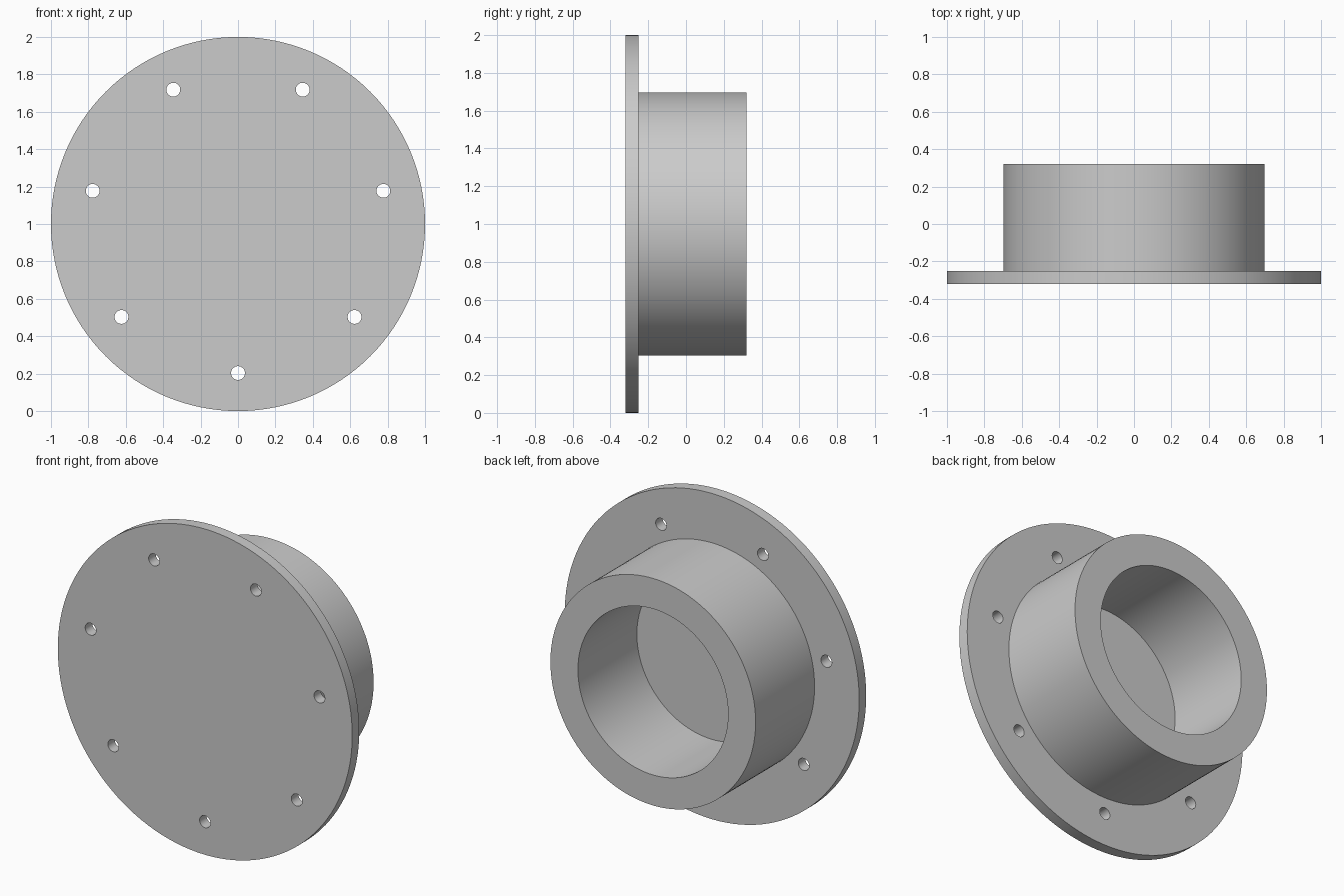
import bpy, bmesh, math
from mathutils import Matrix, Vector

cube = bpy.data.objects.get("Cube")
if cube:
    bpy.data.objects.remove(cube, do_unlink=True)

SEGMENTS = 128
FRONT, FLANGE_BACK, BACK = -0.32, -0.252, 0.32
FLANGE_R, BARREL_R, BORE_R = 1.0, 0.697, 0.51
HOLES, HOLE_CIRCLE_R, HOLE_R = 7, 0.797, 0.037
CENTRE = Vector((0, 0, 1))

grey = bpy.data.materials.new("plain grey")
grey.use_nodes = True
colour = (0.6, 0.6, 0.6, 1)
grey.diffuse_color = colour
grey.node_tree.nodes["Principled BSDF"].inputs["Base Color"].default_value = colour


def add_object(name, bm):
    bmesh.ops.recalc_face_normals(bm, faces=bm.faces)
    mesh = bpy.data.meshes.new(name)
    bm.to_mesh(mesh)
    bm.free()
    mesh.materials.append(grey)
    obj = bpy.data.objects.new(name, mesh)
    bpy.context.collection.objects.link(obj)
    return obj


# Flange and hollow barrel: one turned profile of (radius, y), ends capped
profile = [(FLANGE_R, FRONT), (FLANGE_R, FLANGE_BACK), (BARREL_R, FLANGE_BACK),
           (BARREL_R, BACK), (BORE_R, BACK), (BORE_R, FLANGE_BACK)]
bm = bmesh.new()
verts = [bm.verts.new(CENTRE + Vector((r, y, 0))) for r, y in profile]
edges = [bm.edges.new(pair) for pair in zip(verts, verts[1:])]
bmesh.ops.spin(bm, geom=verts + edges, cent=CENTRE, axis=(0, 1, 0),
               angle=math.tau, steps=SEGMENTS)
bmesh.ops.remove_doubles(bm, verts=bm.verts, dist=0.0001)
bmesh.ops.holes_fill(bm, edges=[e for e in bm.edges if e.is_boundary], sides=0)
body = add_object("flanged_cap", bm)

# Bolt holes, evenly spaced from the bottom
bm = bmesh.new()
for i in range(HOLES):
    a = math.tau * i / HOLES - math.pi / 2
    place = CENTRE + Vector((HOLE_CIRCLE_R * math.cos(a), (FRONT + FLANGE_BACK) / 2,
                             HOLE_CIRCLE_R * math.sin(a)))
    bmesh.ops.create_cone(bm, cap_ends=True, segments=32, radius1=HOLE_R,
                          radius2=HOLE_R, depth=0.2,
                          matrix=Matrix.Translation(place) @ Matrix.Rotation(math.pi / 2, 4, 'X'))
cutter = add_object("bolt_hole_cutter", bm)
cutter.hide_render = True

cut = body.modifiers.new("bolt holes", 'BOOLEAN')
cut.operation = 'DIFFERENCE'
cut.solver = 'EXACT'
cut.object = cutter

bpy.ops.object.select_all(action='DESELECT')
body.select_set(True)
bpy.context.view_layer.objects.active = body
bpy.ops.object.modifier_apply(modifier=cut.name)
bpy.data.objects.remove(cutter, do_unlink=True)
bpy.ops.object.shade_smooth_by_angle(angle=math.radians(30))
